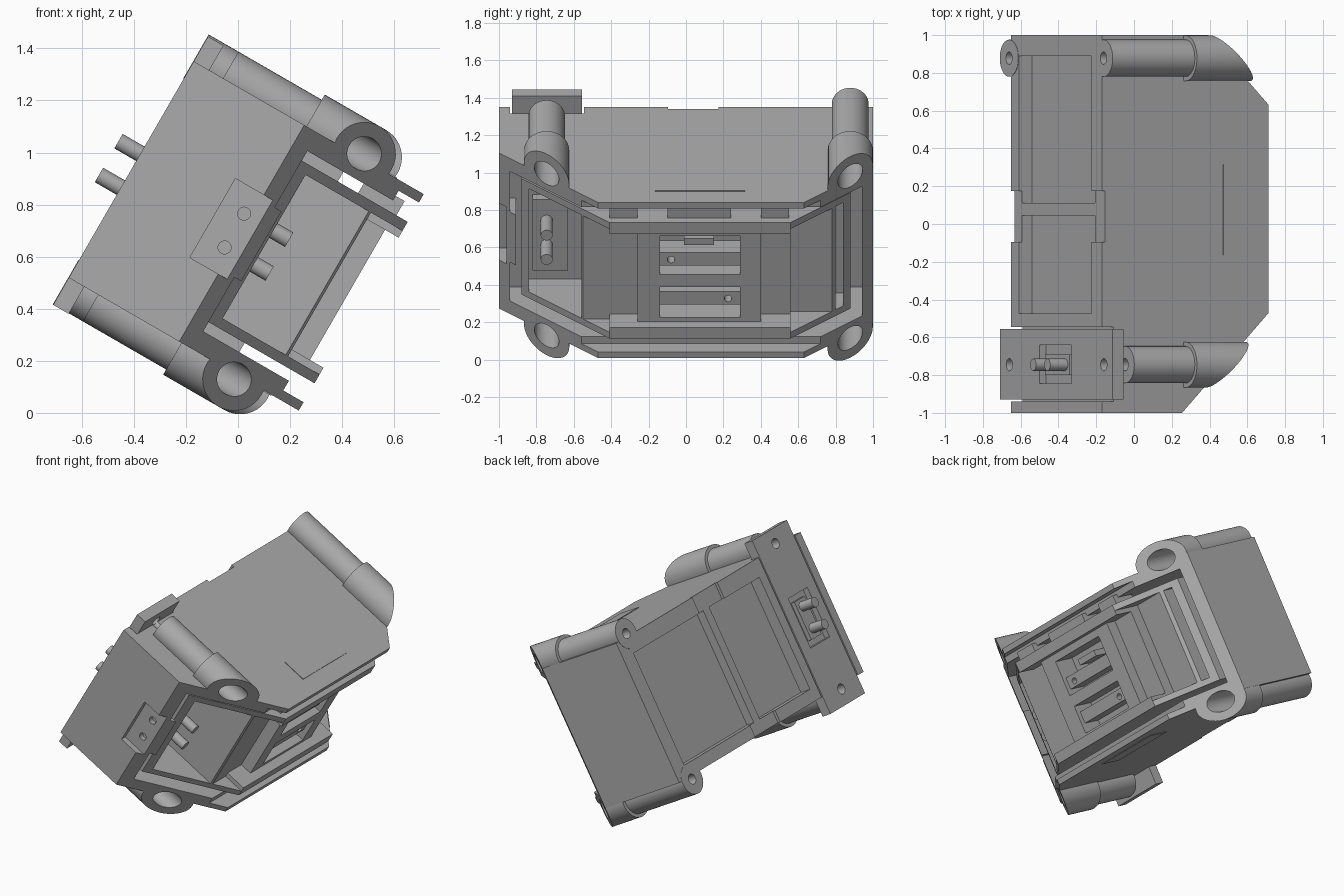
import bpy, bmesh, math
from mathutils import Matrix, Vector

cube = bpy.data.objects.get("Cube")
if cube:
    bpy.data.objects.remove(cube, do_unlink=True)

# Parts are built upright (x depth, y width, z height), then tilted into place
TILT = Matrix.Translation((-0.71, 0, 0.415)) @ Matrix.Rotation(math.radians(30), 4, 'Y')

grey = bpy.data.materials.new("plain_grey")
grey.use_nodes = True
grey.diffuse_color = (0.41, 0.41, 0.41, 1)
grey.node_tree.nodes["Principled BSDF"].inputs["Base Color"].default_value = grey.diffuse_color


def add_object(name, bm):
    bmesh.ops.recalc_face_normals(bm, faces=bm.faces)
    mesh = bpy.data.meshes.new(name)
    bm.to_mesh(mesh)
    bm.free()
    mesh.materials.append(grey)
    ob = bpy.data.objects.new(name, mesh)
    bpy.context.collection.objects.link(ob)
    return ob


def prism(name, outline, low, high):
    bm = bmesh.new()
    face = bm.faces.new([bm.verts.new((x, y, low)) for x, y in outline])
    ext = bmesh.ops.extrude_face_region(bm, geom=[face])
    top = [g for g in ext["geom"] if isinstance(g, bmesh.types.BMVert)]
    bmesh.ops.translate(bm, verts=top, vec=(0, 0, high - low))
    return add_object(name, bm)


def box(name, x, y, z):
    return prism(name, [(x[0], y[0]), (x[1], y[0]), (x[1], y[1]), (x[0], y[1])], *z)


def rod(name, start, end, radius, sides=40):
    a, b = Vector(start), Vector(end)
    turn = (b - a).to_track_quat('Z', 'Y').to_matrix().to_4x4()
    bm = bmesh.new()
    bmesh.ops.create_cone(bm, cap_ends=True, segments=sides, radius1=radius, radius2=radius,
                          depth=(b - a).length, matrix=Matrix.Translation((a + b) / 2) @ turn)
    return add_object(name, bm)


def combine(ob, others, operation):
    for other in others:
        mod = ob.modifiers.new("join", 'BOOLEAN')
        mod.solver, mod.operation, mod.object = 'EXACT', operation, other
        bpy.context.view_layer.update()
        mesh = bpy.data.meshes.new_from_object(
            ob.evaluated_get(bpy.context.evaluated_depsgraph_get()))
        ob.modifiers.clear()
        ob.data = mesh
        bpy.data.objects.remove(other, do_unlink=True)


def cut(ob, others):
    combine(ob, others, 'DIFFERENCE')


def unite(ob, others):
    combine(ob, others, 'UNION')


# Outer housing with four corner tubes and collars
RIGHT, LEFT = -0.745, 0.878
LEVELS = (0.10, 1.10)
housing = box("housing", (0, 1.02), (-1, 1), (0.12, 1.08))
for y, start in ((RIGHT, 0.13), (LEFT, -0.002)):
    for z in LEVELS:
        unite(housing, [rod("tube", (start, y, z), (0.6, y, z), 0.098),
                        rod("collar", (0.5, y, z), (1.0, y, z), 0.121)])

# Slanted front corners
cut(housing, [prism("right_slant", [(0.29, -1.2), (1.22, -0.27), (1.22, -1.2)], -1, 2),
              prism("left_slant", [(0.45, 1.2), (1.22, 0.43), (1.22, 1.2)], -1, 2)])

# Cavity with a thinner front lip
cut(housing, [box("cavity", (0.4, 1.3), (-0.94, 0.94), (0.2, 1.0)),
              box("lip_cut", (0.93, 1.3), (-0.94, 0.94), (0.157, 1.043))])

# Tube bores and small rear holes
for y in (RIGHT, LEFT):
    for z in LEVELS:
        cut(housing, [rod("bore", (0.42, y, z), (1.4, y, z), 0.066),
                      rod("rear_hole", (-0.1, y, z), (0.3, y, z), 0.033, 20)])

# Rear groove, two rear panels, mounting channel and side pocket
cut(housing, [box("groove", (-0.1, 0.02), (-0.095, 0.175), (0, 1.3)),
              box("panel_a", (-0.1, 0.08), (-0.475, 0.045), (0.2, 0.97)),
              box("panel_b", (-0.1, 0.08), (0.11, 0.89), (0.2, 0.97)),
              box("channel", (-0.1, 0.07), (-0.94, -0.545), (0, 1.3)),
              box("pocket", (0.364, 0.8), (-1.1, -0.96), (0.42, 0.77))])

# Block behind the side pocket, with two screw holes
side_block = prism("side_block", [(0.36, -0.955), (0.535, -0.955), (0.58, -0.91), (0.36, -0.91)],
                   0.44, 0.75)
for part in (housing, side_block):
    cut(part, [rod("screw_hole", (0.46, -1.1, z), (0.46, -0.925, z), 0.025, 20)
               for z in (0.52, 0.67)])

# Rear mounting plate with contact recess and holes
plate = box("mounting_plate", (0, 0.069), (-0.93, -0.555), (0, 1.19))
cut(plate, [box("recess", (-0.1, 0.04), (-0.845, -0.64), (0.42, 0.76))])
cut(plate, [rod("hole", (-0.1, RIGHT, z), (0.2, RIGHT, z), 0.033, 20) for z in LEVELS])
contact_rear = box("rear_contact_base", (0.01, 0.06), (-0.80, -0.69), (0.46, 0.72))

# Front insert: slanted-end block with recessed face and rails
insert = prism("front_insert", [(0.38, -0.88), (0.55, -0.88), (1.02, -0.41),
                                (1.02, 0.56), (0.70, 0.88), (0.38, 0.88)], 0.241, 0.957)
cut(insert, [box("face_cut", (0.96, 1.2), (-0.5, 0.7), (0.31, 0.887)),
             box("right_pocket", (0.45, 1.2), (-0.84, -0.56), (0.28, 0.917)),
             box("left_pocket", (0.6, 1.2), (0.8, 0.84), (0.28, 0.917)),
             box("right_step", (0.88, 1.2), (-0.6, -0.41), (0.28, 0.917)),
             box("right_inner_step", (0.88, 1.2), (-0.42, -0.26), (0.31, 0.887)),
             box("left_inner_step", (0.88, 1.2), (0.4, 0.57), (0.31, 0.887)),
             box("left_step", (0.8, 1.2), (0.56, 0.81), (0.28, 0.917))])

# Two slots in the insert, each holding a drilled bar
bars = []
for low, high, hole_y, bar_low in ((0.60, 0.84, -0.08, 0.64), (0.335, 0.525, 0.225, 0.40)):
    cut(insert, [box("slot", (0.8, 1.2), (-0.14, 0.29), (low, high))])
    bar = box("slot_bar", (0.78, 0.93), (-0.138, 0.288), (bar_low, bar_low + 0.08))
    cut(bar, [rod("hole", (0.85, hole_y, bar_low + 0.035), (1, hole_y, bar_low + 0.035), 0.02, 16)])
    bars.append(bar)
bars.append(box("slot_catch", (0.78, 0.9), (-0.01, 0.15), (0.75, 0.79)))

# Contact base and pins running front to back
contact_front = box("front_contact_base", (0.43, 0.5), (-0.82, -0.63), (0.36, 0.80))
pins = [rod("contact_pin", (-0.097, RIGHT, z), (0.66, RIGHT, z), 0.032, 24)
        for z in (0.52, 0.67)]

# Spacer tabs between insert and lip
tabs = [box("spacer_tab", (0.8, 0.97), span, (0.95, 1.02))
        for span in ((-0.41, -0.26), (-0.1, 0.24), (0.4, 0.55))]

# Thin label plates on top and bottom
labels = [box("flat_plate", (0.74, 0.90), (-0.165, 0.315), (z, z + 0.008))
          for z in (1.076, 0.116)]

# Tilt everything and smooth the round surfaces
parts = [housing, side_block, plate, contact_rear, insert, contact_front] + bars + pins + tabs + labels
bpy.ops.object.select_all(action='DESELECT')
for part in parts:
    part.data.transform(TILT)
    part.select_set(True)
bpy.context.view_layer.objects.active = housing
bpy.ops.object.shade_smooth_by_angle(angle=math.radians(30))
